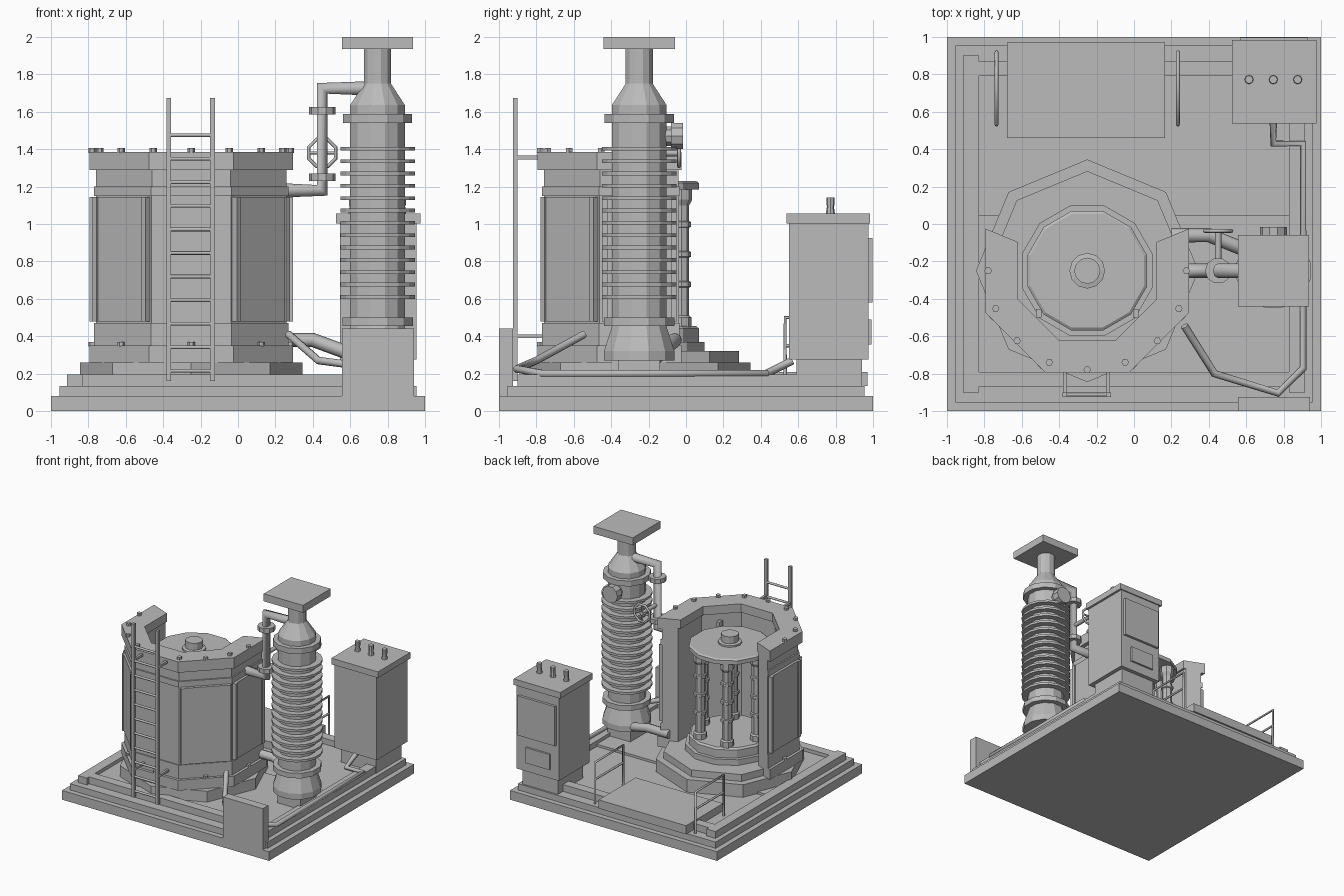
import bpy, bmesh, math
from mathutils import Matrix, Vector

if "Cube" in bpy.data.objects:
    bpy.data.objects.remove(bpy.data.objects["Cube"])

grey = bpy.data.materials.new("plain_grey")
grey.diffuse_color = (0.5, 0.5, 0.5, 1)
grey.use_nodes = True
grey.node_tree.nodes["Principled BSDF"].inputs["Base Color"].default_value = grey.diffuse_color


def finish(name, bm):
    bmesh.ops.recalc_face_normals(bm, faces=bm.faces)
    me = bpy.data.meshes.new(name)
    bm.to_mesh(me)
    bm.free()
    me.materials.append(grey)
    ob = bpy.data.objects.new(name, me)
    bpy.context.collection.objects.link(ob)
    return ob


def box(name, x, y, z, spin=0, pivot=(0, 0)):
    """Box from (min, max) ranges, optionally spun about z and moved to a pivot."""
    bm = bmesh.new()
    bmesh.ops.create_cube(bm, size=1)
    for v in bm.verts:
        v.co = Vector([a + (b - a) * (c + 0.5) for (a, b), c in zip((x, y, z), v.co)])
    bm.transform(Matrix.Translation((*pivot, 0)) @ Matrix.Rotation(math.radians(spin), 4, 'Z'))
    return finish(name, bm)


def lathe(name, prof, n, at, phase=0, count=None, tilt=None):
    """Revolve an (r, z) profile in n steps; count gives an open sector of a closed profile."""
    bm = bmesh.new()
    steps = n if count is None else count + 1
    rings = []
    for i in range(steps):
        a = math.radians(phase + 360 * i / n)
        rings.append([bm.verts.new((r * math.cos(a), r * math.sin(a), z)) for r, z in prof])
    m = len(prof)
    for i in range(n if count is None else count):
        p, q = rings[i], rings[(i + 1) % steps]
        for j in range(m - 1 if count is None else m):
            k = (j + 1) % m
            bm.faces.new((p[j], q[j], q[k], p[k]))
    if count is None:
        bm.faces.new([r[0] for r in rings])
        bm.faces.new([r[-1] for r in rings])
    else:
        bm.faces.new(rings[0])
        bm.faces.new(rings[-1])
    rot = Matrix.Rotation(math.radians(tilt), 4, 'X') if tilt else Matrix.Identity(4)
    bm.transform(Matrix.Translation(at) @ rot)
    return finish(name, bm)


def prism(name, r, z0, z1, n, at, phase=0):
    return lathe(name, [(r, z0), (r, z1)], n, (*at, 0), phase)


def pipe(name, pts, r, cyclic=False):
    cu = bpy.data.curves.new(name, 'CURVE')
    cu.dimensions = '3D'
    cu.bevel_depth, cu.bevel_resolution, cu.use_fill_caps = r, 2, True
    sp = cu.splines.new('POLY')
    sp.points.add(len(pts) - 1)
    for p, c in zip(sp.points, pts):
        p.co = (*c, 1)
    sp.use_cyclic_u = cyclic
    cu.materials.append(grey)
    ob = bpy.data.objects.new(name, cu)
    bpy.context.collection.objects.link(ob)
    bpy.ops.object.select_all(action='DESELECT')
    ob.select_set(True)
    bpy.context.view_layer.objects.active = ob
    bpy.ops.object.convert(target='MESH')


# Stepped base with curb and sunken floor
box("base_slab", (-1, 1), (-1, 1), (0, 0.08))
box("base_step", (-0.955, 0.955), (-0.955, 0.955), (0.08, 0.135))
box("front_floor", (-0.84, 0.84), (-0.84, 0.045), (0.13, 0.165))
box("back_floor", (-0.84, 0.84), (0.045, 0.84), (0.13, 0.145))
for s, side in ((-1, "left"), (1, "right")):
    box(side + "_curb", sorted((s * 0.83, s * 0.915)), (-0.9, 0.9), (0.13, 0.195))
    box(("front" if s < 0 else "back") + "_curb", (-0.83, 0.83), sorted((s * 0.79, s * 0.87)), (0.13, 0.195))
box("corner_shield", (0.555, 0.94), (-1, -0.925), (0.0, 0.44))

# Rear platform and its two handrails
box("rear_platform", (-0.68, 0.165), (0.46, 0.97), (0.135, 0.21))
for x in (-0.735, 0.235):
    pipe("handrail", [(x, 0.53, 0.14), (x, 0.53, 0.5), (x, 0.92, 0.5), (x, 0.92, 0.14)], 0.01)
    pipe("handrail_bar", [(x, 0.53, 0.35), (x, 0.92, 0.35)], 0.009)

# Octagonal vessel, open to the rear
V = (-0.25, -0.25)
prism("vessel_foot", 0.595, 0.15, 0.26, 8, V)
prism("vessel_foot_upper", 0.533, 0.26, 0.32, 8, V)
lathe("vessel_wall", [(0.588, 0.26), (0.588, 0.35), (0.563, 0.35), (0.563, 0.47), (0.552, 0.47),
                      (0.552, 1.15), (0.563, 1.15), (0.563, 1.2), (0.55, 1.2), (0.55, 1.29),
                      (0.588, 1.29), (0.588, 1.385), (0.4, 1.385), (0.4, 1.31), (0.42, 1.31),
                      (0.42, 0.26)], 8, (*V, 0), 157.5, 5)
for a in (180, 225, 315, 360):
    box("wall_panel", (0.5, 0.535), (-0.19, 0.19), (0.48, 1.145), a, V)
    for s in (-1, 1):
        box("panel_trim", (0.5, 0.545), sorted((s * 0.17, s * 0.2)), (0.48, 1.145), a, V)
for i in range(9):
    a = math.radians(180 + 22.5 * i)
    p = (V[0] + 0.53 * math.cos(a), V[1] + 0.53 * math.sin(a))
    prism("rim_bolt", 0.02, 1.38, 1.405, 6, p)
    prism("foot_bolt", 0.02, 0.345, 0.368, 6, p)

# Inner core: pedestal, six posts, lid and knob
lathe("core_pedestal", [(0.36, 0.31), (0.36, 0.37), (0.33, 0.37), (0.33, 0.44), (0.315, 0.455)], 12, (*V, 0), 15)
lathe("core_lid", [(0.33, 1.185), (0.33, 1.22), (0.315, 1.23)], 12, (*V, 0), 15)
lathe("lid_knob", [(0.095, 1.22), (0.095, 1.245), (0.07, 1.25), (0.07, 1.31)], 12, (*V, 0))
post = [(0.055, 0.45), (0.055, 0.5), (0.042, 0.51)]
for z in (0.66, 0.82, 0.98):
    post += [(0.042, z), (0.052, z + 0.005), (0.052, z + 0.03), (0.042, z + 0.035)]
post += [(0.042, 1.1), (0.058, 1.13), (0.058, 1.19)]
for i in range(6):
    a = math.radians(60 * i)
    lathe("core_post", post, 8, (V[0] + 0.26 * math.cos(a), V[1] + 0.26 * math.sin(a), 0))
for x in (-0.51, 0.01):
    box("core_tab", (x - 0.015, x + 0.015), (-0.5, -0.455), (1.19, 1.26))

# Front ladder
for x in (-0.37, -0.137):
    box("ladder_rail", (x - 0.013, x + 0.013), (-0.925, -0.9), (0.16, 1.675))
    for z, y in ((1.355, -0.78), (0.4, -0.76)):
        box("ladder_bracket", (x - 0.01, x + 0.01), (-0.91, y), (z - 0.01, z + 0.01))
for i in range(11):
    z = 0.215 + 0.126 * i
    pipe("ladder_rung", [(-0.37, -0.912, z), (-0.137, -0.912, z)], 0.01)

# Finned tower with cap plate
T = (0.746, -0.25)
box("tower_stand", (T[0] - 0.11, T[0] + 0.11), (-0.36, -0.14), (0.15, 0.28))
lathe("tower_body", [(0.195, 0.27), (0.195, 0.32), (0.15, 0.455), (0.195, 0.455), (0.195, 0.5), (0.152, 0.5),
                     (0.152, 1.54), (0.192, 1.54), (0.192, 1.588), (0.152, 1.588), (0.152, 1.635),
                     (0.075, 1.75), (0.075, 1.94)], 12, (*T, 0), 15)
for i in range(13):
    z = 0.61 + 0.066 * i
    prism("tower_fin", 0.203, z - 0.01, z + 0.01, 16, T, 11.25)
box("tower_cap", (0.556, 0.936), (-0.44, -0.06), (1.935, 2.0))
lathe("tower_port", [(0.055, 0.1), (0.055, 0.17), (0.073, 0.17), (0.073, 0.235)], 10,
      (T[0], T[1], 1.47), 0, None, -90)

# Upper connecting pipe with flanges and hand wheel
X = 0.45
pipe("upper_pipe", [(0.2, -0.25, 1.18), (X, -0.25, 1.18), (X, -0.25, 1.725), (0.75, -0.25, 1.725)], 0.04)
for z in (1.25, 1.605):
    prism("pipe_flange", 0.07, z - 0.02, z + 0.02, 10, (X, -0.25))
pipe("wheel_stem", [(X, -0.25, 1.38), (X, -0.03, 1.38)], 0.018)
pipe("hand_wheel", [(X + 0.078 * math.cos(math.pi * (i + 0.5) / 4), -0.037, 1.38 + 0.078 * math.sin(math.pi * (i + 0.5) / 4))
                    for i in range(8)], 0.01, True)
for dx, dz in ((0.075, 0), (0, 0.075)):
    pipe("wheel_spoke", [(X - dx, -0.037, 1.38 - dz), (X + dx, -0.037, 1.38 + dz)], 0.008)

# Lower pipes
pipe("lower_pipe", [(0.2, -0.06, 0.38), (0.4, -0.06, 0.38), (0.7, -0.18, 0.27)], 0.038)
pipe("drain_pipe", [(0.27, -0.545, 0.41), (0.43, -0.8, 0.27), (0.77, -0.905, 0.225), (0.905, -0.77, 0.2),
                    (0.905, 0.43, 0.2), (0.745, 0.43, 0.2), (0.745, 0.57, 0.27)], 0.021)

# Electrical cabinet
box("cabinet_plinth", (0.58, 0.92), (0.59, 0.94), (0.13, 0.28))
box("cabinet_body", (0.545, 0.955), (0.55, 0.975), (0.275, 1.005))
box("cabinet_lid", (0.525, 0.975), (0.538, 0.985), (1.003, 1.056))
box("cabinet_door", (0.57, 0.93), (0.97, 0.997), (0.58, 0.925))
box("cabinet_hatch", (0.625, 0.855), (0.97, 0.992), (0.355, 0.49))
for x in (0.615, 0.745, 0.875):
    lathe("cabinet_terminal", [(0.025, 1.05), (0.018, 1.1), (0.022, 1.1), (0.022, 1.142)], 8, (x, 0.772, 0))
